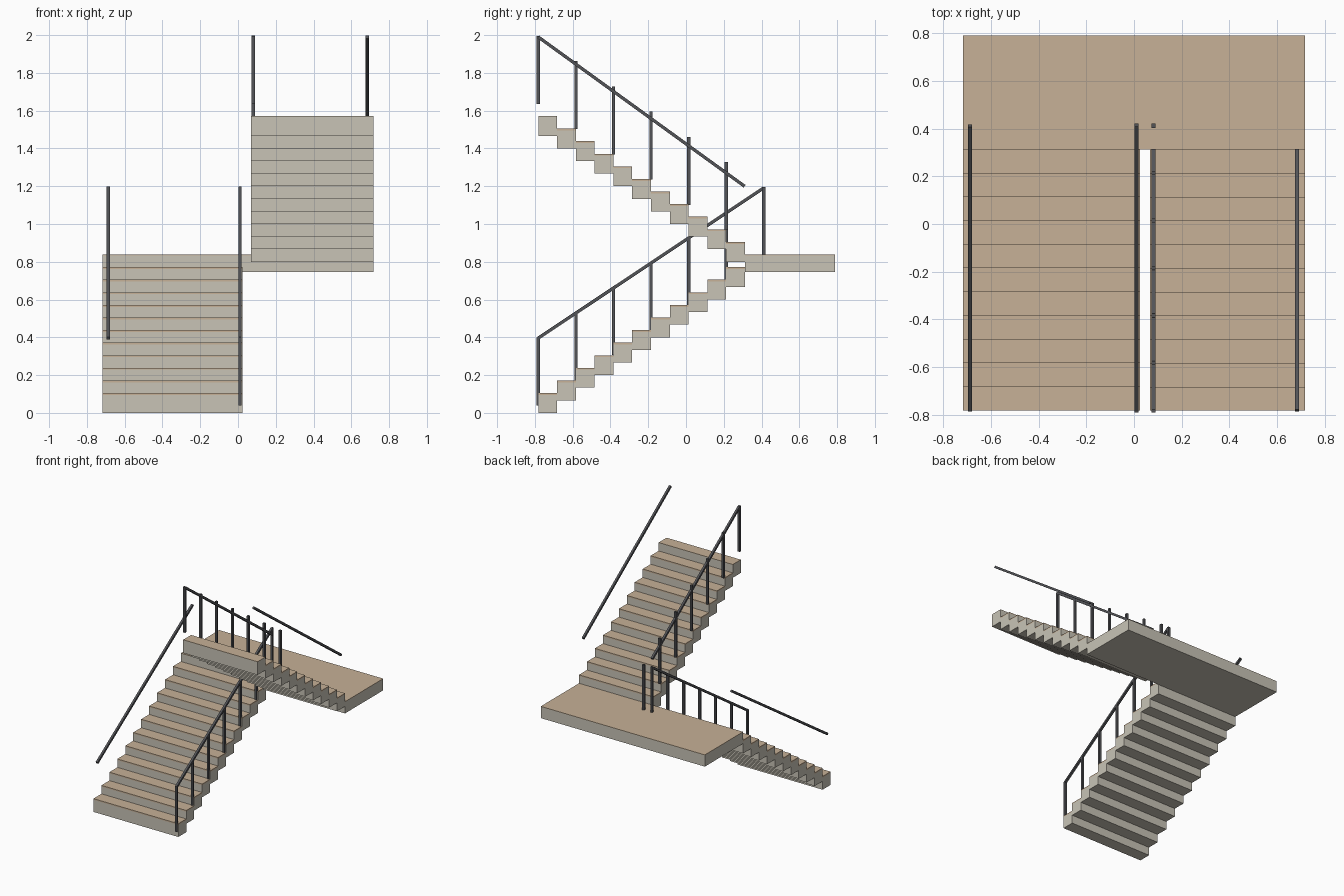
import bpy
from math import atan2
from mathutils import Vector

cube = bpy.data.objects.get("Cube")
if cube:
    bpy.data.objects.remove(cube, do_unlink=True)


def make_material(name, rgb):
    mat = bpy.data.materials.new(name)
    mat.use_nodes = True
    colour = (*rgb, 1)
    mat.diffuse_color = colour
    mat.node_tree.nodes["Principled BSDF"].inputs["Base Color"].default_value = colour
    return mat


concrete = make_material("concrete", (0.58, 0.55, 0.47))
wood = make_material("tan_wood", (0.57, 0.44, 0.31))
metal = make_material("dark_metal", (0.085, 0.087, 0.095))


def box(name, low, high, mat):
    """Box between two opposite corners."""
    low, high = Vector(low), Vector(high)
    bpy.ops.mesh.primitive_cube_add(size=1, location=(low + high) / 2)
    obj = bpy.context.object
    obj.name = name
    obj.scale = high - low
    bpy.ops.object.transform_apply(location=False, rotation=False, scale=True)
    obj.data.materials.append(mat)
    return obj


def slab(name, low, high, finish):
    """Concrete block with a thin wooden finish on top."""
    seam = high[2] - finish
    box(name, low, (high[0], high[1], seam), concrete)
    box(name + "_tread", (low[0], low[1], seam), high, wood)


BAR = 0.017          # side of the square railing bars
STEPS = 11
FRONT, EDGE = -0.782, 0.312   # front of the flights, front edge of the landing
RUN = (EDGE - FRONT) / STEPS
RISE = 0.0667
THICK = 0.105        # height of one step block


def flight(name, x0, x1, base, climbs_back):
    for i in range(STEPS):
        y = FRONT + RUN * i if climbs_back else EDGE - RUN * (i + 1)
        z = base + RISE * i
        finish = 0.004 if z > 1.4 and i == STEPS - 1 else 0.01
        slab(f"{name}_step_{i + 1}", (x0, y, z), (x1, y + RUN, z + THICK), finish)


def handrail(name, x, start, end):
    """Square bar between two (y, z) points."""
    a, b = Vector((x, *start)), Vector((x, *end))
    d = b - a
    half = Vector((BAR, d.length, BAR)) / 2
    bar = box(name, -half, half, metal)
    bar.location = (a + b) / 2
    bar.rotation_euler.x = atan2(d.z, d.y)


def posts(name, x, top, rise):
    for i in range(7):
        y, z = FRONT + 0.199 * i, top + rise * i
        h = BAR / 2
        box(f"{name}_{i + 1}", (x - h, y - h, z - 0.36), (x + h, y + h, z), metal)


# Stair flights and the landing that joins them
flight("lower_flight", -0.718, 0.025, 0, True)
flight("upper_flight", 0.068, 0.718, 0.8, False)
slab("landing", (-0.718, EDGE, 0.745), (0.718, 0.79, 0.838), 0.004)

# Lower railings
for side, x in (("outer", -0.687), ("inner", 0.01)):
    handrail(f"lower_{side}_handrail", x, (FRONT, 0.396), (0.412, 1.191))
posts("lower_post", 0.01, 0.4, 0.1327)

# Upper railings
for side, x in (("outer", 0.684), ("inner", 0.081)):
    handrail(f"upper_{side}_handrail", x, (FRONT, 1.99), (0.31, 1.2))
posts("upper_post", 0.081, 1.995, -0.1333)
